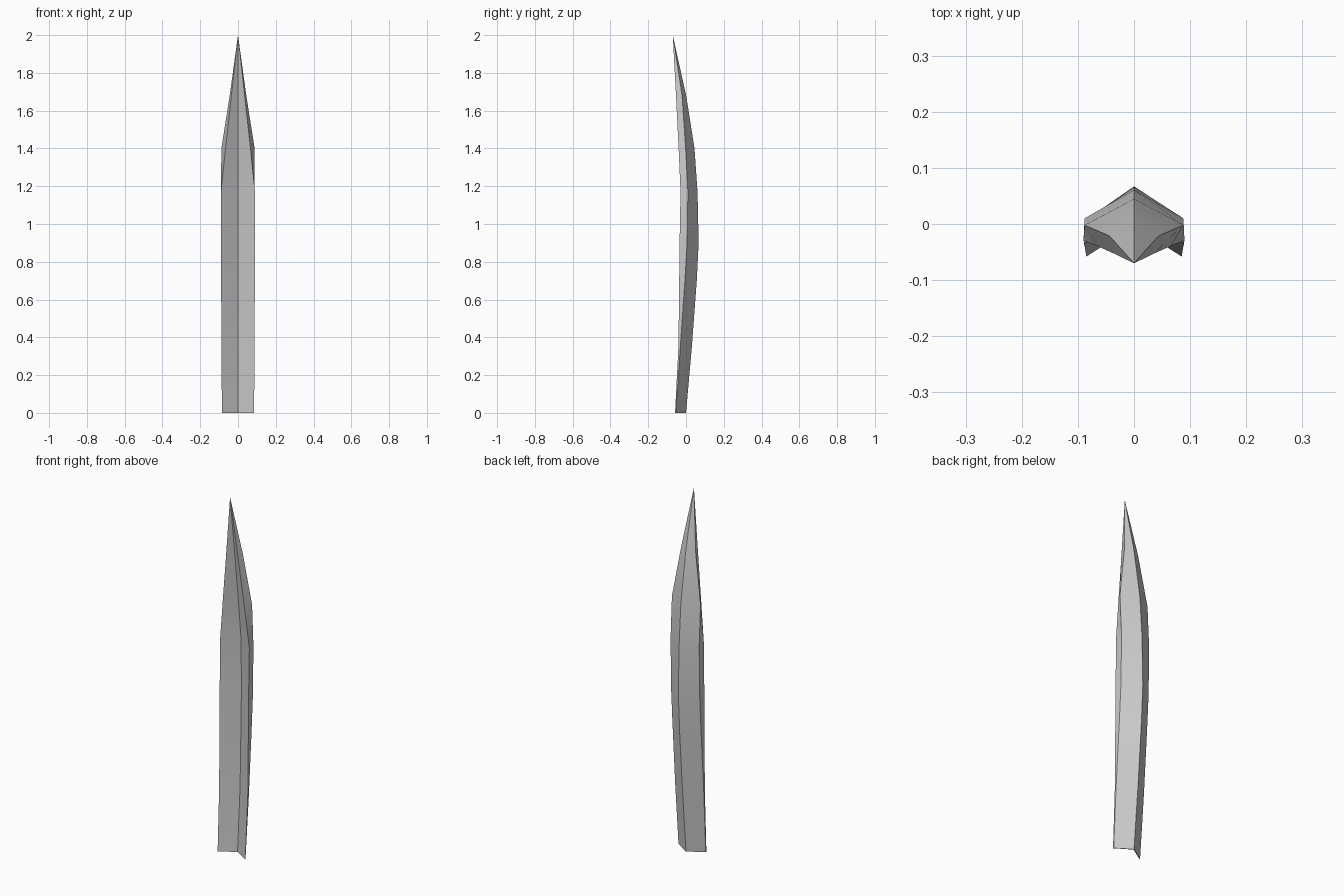
import bpy, bmesh, math

if "Cube" in bpy.data.objects:
    bpy.data.objects.remove(bpy.data.objects["Cube"])

# Leaf stations: z, back ridge y, shoulder (x, y), front edge (x, y), front groove y
STATIONS = [
    (0.00, 0.000, 0.084, -0.054, 0.085, -0.058, -0.004),
    (0.35, 0.031, 0.088, -0.030, 0.088, -0.040, 0.018),
    (0.70, 0.057, 0.088, -0.006, 0.089, -0.036, 0.026),
    (0.90, 0.067, 0.088, 0.006, 0.089, -0.034, 0.030),
    (1.17, 0.061, 0.088, 0.010, 0.090, -0.029, 0.027),
    (1.40, 0.045, 0.088, -0.002, 0.066, -0.039, 0.003),
    (1.68, 0.001, 0.044, -0.021, 0.035, -0.053, -0.030),
]
TIP = (0, -0.07, 2.0)

bm = bmesh.new()
rings = []
for z, ridge, sx, sy, ex, ey, groove in STATIONS:
    section = [(0, ridge), (sx, sy), (ex, ey), (0, groove), (-ex, ey), (-sx, sy)]
    rings.append([bm.verts.new((x, y, z)) for x, y in section])

# Skin between the cross-sections
for low, high in zip(rings, rings[1:]):
    for i in range(6):
        j = (i + 1) % 6
        bm.faces.new((low[i], low[j], high[j], high[i]))

# Pointed tip
tip = bm.verts.new(TIP)
for i in range(6):
    bm.faces.new((rings[-1][i], rings[-1][(i + 1) % 6], tip))

# Thin V-shaped base, one cap per half
b = rings[0]
bm.faces.new((b[0], b[1], b[2], b[3]))
bm.faces.new((b[0], b[3], b[4], b[5]))
bmesh.ops.recalc_face_normals(bm, faces=bm.faces)

mesh = bpy.data.meshes.new("leaf_blade")
bm.to_mesh(mesh)
bm.free()
leaf = bpy.data.objects.new("leaf_blade", mesh)
bpy.context.collection.objects.link(leaf)
bpy.context.view_layer.objects.active = leaf
leaf.select_set(True)
bpy.ops.object.shade_smooth_by_angle(angle=math.radians(40))
